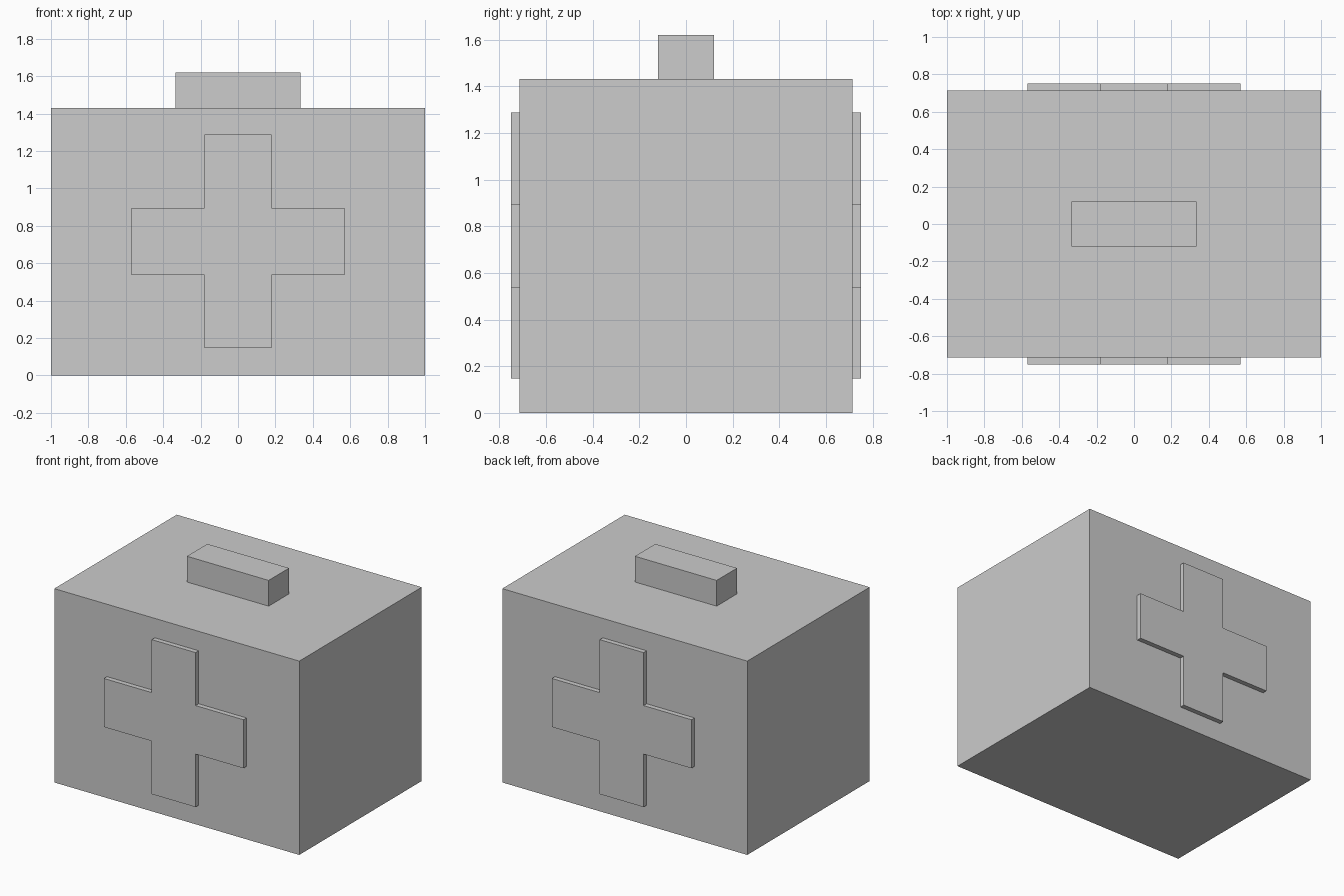
import bpy, bmesh

if "Cube" in bpy.data.objects:
    bpy.data.objects.remove(bpy.data.objects["Cube"])

grey = bpy.data.materials.new("light grey")
grey.diffuse_color = (0.604, 0.604, 0.604, 1)
grey.use_nodes = True
grey.node_tree.nodes["Principled BSDF"].inputs["Base Color"].default_value = grey.diffuse_color


def add_object(name, bm):
    bmesh.ops.recalc_face_normals(bm, faces=bm.faces[:])
    mesh = bpy.data.meshes.new(name)
    bm.to_mesh(mesh)
    bm.free()
    mesh.materials.append(grey)
    obj = bpy.data.objects.new(name, mesh)
    bpy.context.collection.objects.link(obj)
    return obj


def box(name, size, center):
    bm = bmesh.new()
    bmesh.ops.create_cube(bm, size=1)
    bmesh.ops.scale(bm, vec=size, verts=bm.verts[:])
    bmesh.ops.translate(bm, vec=center, verts=bm.verts[:])
    return add_object(name, bm)


def cross(name, y, depth, z, arm, half_width):
    # Walk the four arm tips, turning the same corner pattern by 90 degrees
    bm = bmesh.new()
    a, w = arm, half_width
    u, v, verts = (1, 0), (0, 1), []
    for _ in range(4):
        for p, q in ((a, -w), (a, w), (w, w)):
            verts.append(bm.verts.new((p * u[0] + q * v[0], y, z + p * u[1] + q * v[1])))
        u, v = v, (-u[0], -u[1])
    face = bm.faces.new(verts)
    extruded = bmesh.ops.extrude_face_region(bm, geom=[face], use_keep_orig=True)
    moved = [g for g in extruded["geom"] if isinstance(g, bmesh.types.BMVert)]
    bmesh.ops.translate(bm, vec=(0, depth, 0), verts=moved)
    return add_object(name, bm)


# Main case and its grip
box("case", (2, 1.428, 1.43), (0, 0, 0.715))
box("handle", (0.667, 0.238, 0.19), (0, 0, 1.525))

# Raised crosses on both broad sides
for label, side in (("front", -1), ("back", 1)):
    cross(label + "_cross", side * 0.714, side * 0.036, 0.717, 0.57, 0.179)
